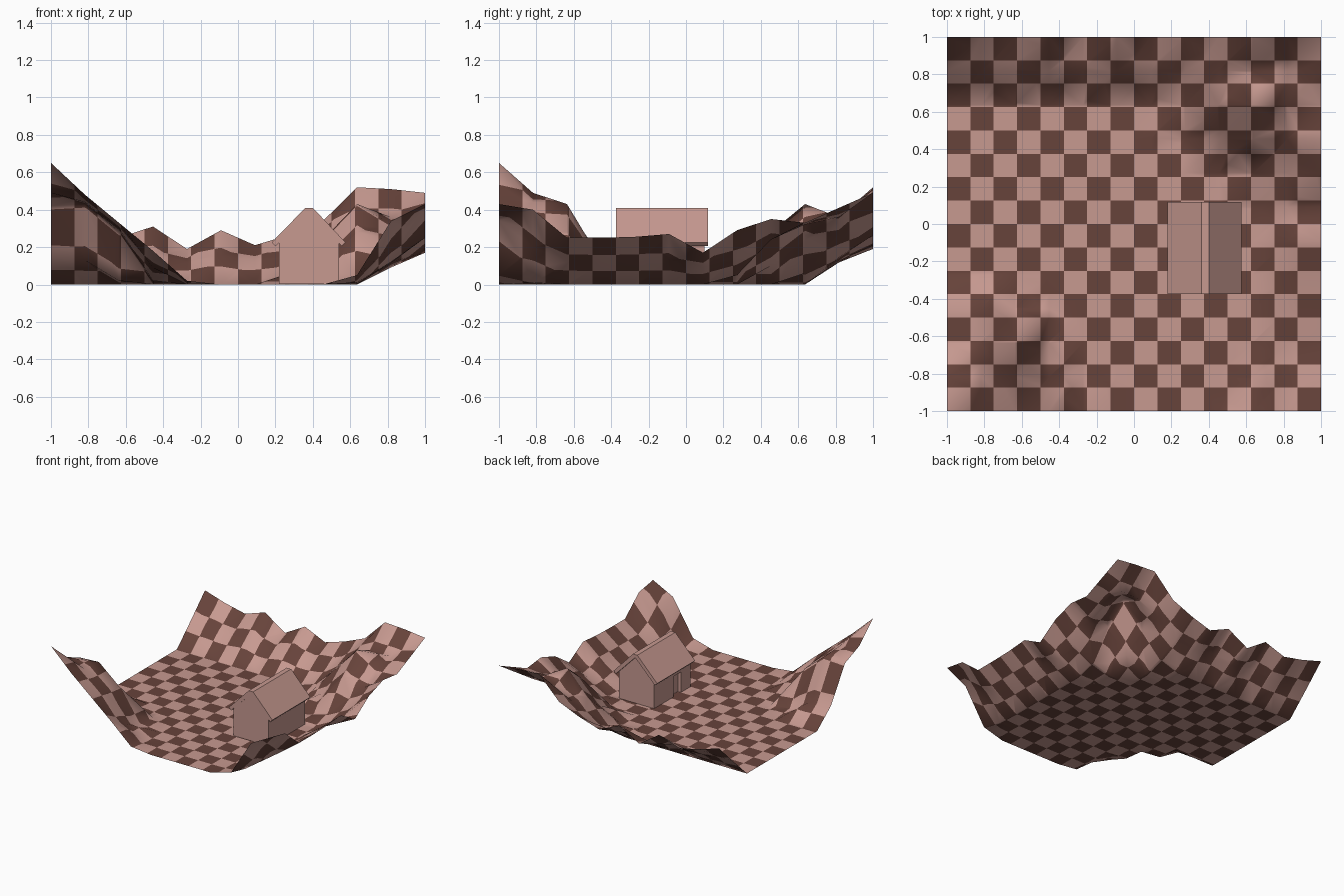
import bpy, bmesh
from mathutils import Vector

if "Cube" in bpy.data.objects:
    bpy.data.objects.remove(bpy.data.objects["Cube"])


def material(name, rgb):
    m = bpy.data.materials.new(name)
    m.diffuse_color = (*rgb, 1)
    m.use_nodes = True
    m.node_tree.nodes["Principled BSDF"].inputs["Base Color"].default_value = m.diffuse_color
    return m


LIGHT = material("light clay", (0.57, 0.32, 0.28))
DARK = material("dark brown", (0.135, 0.056, 0.043))


def add_object(name, bm, mats):
    me = bpy.data.meshes.new(name)
    bm.to_mesh(me)
    bm.free()
    for m in mats:
        me.materials.append(m)
    ob = bpy.data.objects.new(name, me)
    bpy.context.collection.objects.link(ob)
    return ob


# Valley ground: 12 x 12 height points, raised along the back and right edges
N = 11
back = [.345, .29, .25, .31, .19, .29, .21, .265, .34, .52, .51, .49]
right = [.43, .40, .25, .25, .255, .27, .17, .29, .35, .33, .41, .49]
front = [.65, .48, .33, .18, .02, 0, 0, 0, 0, .05, .34, .43]
left = [.65, .49, .42, .14, 0, 0, 0, 0, 0, 0, .17, .345]
# single hills inside the edges, by column and row
hills = {(1, 1): .44, (2, 1): .30, (3, 1): .09, (1, 2): .43, (2, 2): .28, (3, 2): .02,
         (1, 3): .13, (2, 3): .02,
         (9, 1): .01, (10, 1): .20, (10, 2): .12,
         (9, 9): .43, (9, 8): .28, (8, 8): .10, (8, 9): .24, (7, 9): .06, (10, 8): .24, (10, 9): .32,
         (9, 10): .36, (10, 10): .36, (8, 10): .27, (9, 7): .05, (10, 7): .14}


def height(i, j):
    if j == N:
        return back[i]
    if i == N:
        return right[j]
    if j == 0:
        return front[i]
    if i == 0:
        return left[j]
    if (i, j) in hills:
        return hills[i, j]
    if j == N - 1:
        return .05 + back[i] * .36
    if i == N - 1:
        return .04 + right[j] * .3
    return 0


bm = bmesh.new()
grid = [[bm.verts.new((-1 + 2 * i / N, -1 + 2 * j / N, height(i, j))) for j in range(N + 1)]
        for i in range(N + 1)]
for i in range(N):
    for j in range(N):
        a, b, c, d = grid[i][j], grid[i + 1][j], grid[i + 1][j + 1], grid[i][j + 1]
        bm.faces.new((a, b, c))
        bm.faces.new((a, c, d))
# cut the ground along the sixteen-by-sixteen check lines, then colour the checks
for k in range(1, 16):
    for axis in (0, 1):
        co, no = Vector((0, 0, 0)), Vector((0, 0, 0))
        co[axis], no[axis] = -1 + k / 8, 1
        bmesh.ops.bisect_plane(bm, geom=bm.verts[:] + bm.edges[:] + bm.faces[:],
                               plane_co=co, plane_no=no, dist=1e-5)
for f in bm.faces:
    c = f.calc_center_median()
    f.material_index = (int((c.x + 1) * 8) + int((1 - c.y) * 8)) % 2
    f.smooth = True
add_object("ground", bm, [DARK, LIGHT])


# House: front profiles pushed back along y
def extrude_profile(name, profile, y0, y1):
    b = bmesh.new()
    rings = [[b.verts.new((x, y, z)) for x, z in profile] for y in (y0, y1)]
    for ring in rings:
        b.faces.new(ring)
    for k in range(len(profile)):
        b.faces.new((rings[0][k - 1], rings[0][k], rings[1][k], rings[1][k - 1]))
    bmesh.ops.recalc_face_normals(b, faces=b.faces[:])
    return add_object(name, b, [LIGHT])


walls = extrude_profile("house_walls", [(.22, .002), (.54, .002), (.54, .255), (.38, .40), (.22, .255)],
                        -.373, .10)
extrude_profile("house_roof", [(.18, .225), (.36, .41), (.40, .41), (.575, .225), (.555, .205),
                               (.38, .385), (.20, .205)], -.375, .118)

# Doorway recess in the left wall
cutter = extrude_profile("doorway_cutter", [(.20, -.02), (.25, -.02), (.25, .17), (.20, .17)], -.25, -.15)
cutter.hide_render = True
cutter.hide_viewport = True
cut = walls.modifiers.new("doorway", 'BOOLEAN')
cut.operation = 'DIFFERENCE'
cut.object = cutter
